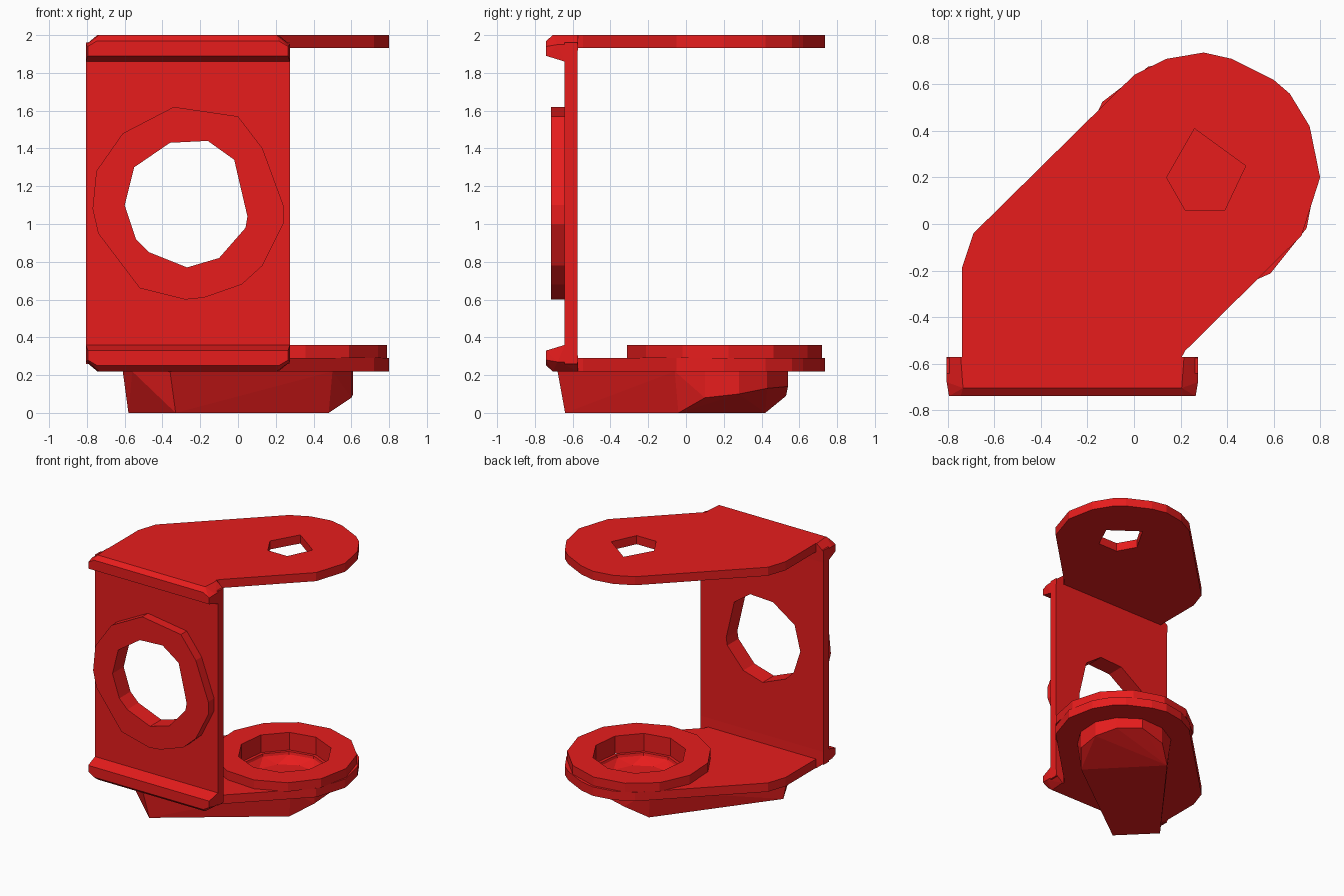
import bpy, bmesh, math
from mathutils import Vector

if "Cube" in bpy.data.objects:
    bpy.data.objects.remove(bpy.data.objects["Cube"])

red = bpy.data.materials.new("red")
red.diffuse_color = (0.8, 0.012, 0.012, 1)
red.use_nodes = True
red.node_tree.nodes["Principled BSDF"].inputs["Base Color"].default_value = red.diffuse_color


def finish(name, bm):
    bmesh.ops.recalc_face_normals(bm, faces=bm.faces)
    me = bpy.data.meshes.new(name)
    bm.to_mesh(me)
    bm.free()
    me.materials.append(red)
    ob = bpy.data.objects.new(name, me)
    bpy.context.collection.objects.link(ob)
    return ob


def prism(name, loops, a, b, axis="z"):
    """Outline plus optional hole outlines, extruded from a to b along an axis."""
    place = (lambda u, v, w: (u, v, w)) if axis == "z" else (lambda u, v, w: (u, w, v))
    bm = bmesh.new()
    edges = []
    for loop in loops:
        vs = [bm.verts.new(place(u, v, a)) for u, v in loop]
        edges += [bm.edges.new((vs[i - 1], vs[i])) for i in range(len(vs))]
    bmesh.ops.triangle_fill(bm, edges=edges, use_beauty=True, use_dissolve=False)
    ext = bmesh.ops.extrude_face_region(bm, geom=list(bm.faces), use_keep_orig=True)
    move = Vector(place(0, 0, b - a))
    bmesh.ops.translate(bm, vec=move, verts=[g for g in ext["geom"] if isinstance(g, bmesh.types.BMVert)])
    bmesh.ops.dissolve_limit(bm, angle_limit=0.01, verts=bm.verts, edges=bm.edges)
    return finish(name, bm)


def hull(name, points):
    bm = bmesh.new()
    for p in points:
        bm.verts.new(p)
    res = bmesh.ops.convex_hull(bm, input=list(bm.verts))
    loose = [v for v in bm.verts if not v.link_faces]
    bmesh.ops.delete(bm, geom=loose, context="VERTS")
    bmesh.ops.dissolve_limit(bm, angle_limit=0.02, verts=bm.verts, edges=bm.edges)
    return finish(name, bm)


def circle(cx, cy, r, n, turn=0.0):
    return [(cx + r * math.cos(turn + math.tau * i / n),
             cy + r * math.sin(turn + math.tau * i / n)) for i in range(n)]


CX, CY = 0.27, 0.2  # pivot axis shared by both arms

# Upright panel and the raised ring around its window
window = [(-0.27, 0.77), (-0.1, 0.82), (0.04, 0.98), (0.05, 1.04), (-0.02, 1.34), (-0.16, 1.44),
          (-0.36, 1.43), (-0.55, 1.3), (-0.6, 1.1), (-0.54, 0.92), (-0.47, 0.85)]
collar = [(-0.28, 0.6), (-0.18, 0.61), (0.02, 0.68), (0.13, 0.78), (0.24, 1.0), (0.24, 1.1),
          (0.13, 1.4), (0.0, 1.57), (-0.34, 1.62), (-0.61, 1.48), (-0.75, 1.28), (-0.77, 1.08),
          (-0.74, 0.95), (-0.52, 0.66)]
panel = [(-0.805, 0.26), (0.275, 0.26), (0.275, 1.96), (-0.805, 1.96)]
prism("upright_panel", [panel, window], -0.575, -0.642, "y")
prism("window_ring", [collar, window], -0.642, -0.715, "y")

# Upper and lower arms share one outline
arm = [(-0.74, -0.572), (0.205, -0.572), (0.22, -0.545), (0.72, -0.05), (0.8, 0.2), (0.755, 0.42),
       (0.67, 0.56), (0.6, 0.62), (0.42, 0.71), (0.3, 0.737), (0.14, 0.71), (0.0, 0.64),
       (-0.69, -0.04), (-0.74, -0.19)]
pivot_hole = [(0.26, 0.41), (0.48, 0.25), (0.39, 0.06), (0.22, 0.06), (0.14, 0.2)]
bore = circle(CX, CY, 0.34, 10, 0.2)
prism("upper_arm", [arm, pivot_hole], 1.932, 2.0)
prism("lower_arm", [arm, bore], 0.22, 0.29)
prism("bearing_ring", [circle(CX, CY, 0.52, 13, 0.05), bore], 0.29, 0.36)

# Chamfered corner rails, the lower one mirrored from the upper
for name, flip in (("upper_rail", False), ("lower_rail", True)):
    pts = []
    for inset, y, z in [(0.01, -0.74, 1.89), (0.01, -0.74, 1.94), (0.06, -0.74, 1.97),
                        (0.07, -0.705, 2.0), (0.06, -0.572, 2.0), (0.0, -0.572, 1.95),
                        (0.0, -0.68, 1.95), (0.0, -0.642, 1.86), (0.0, -0.575, 1.86)]:
        z = 2.22 - z if flip else z
        pts += [(-0.805 + inset, y, z), (0.275 - inset, y, z)]
    hull(name, pts)

# Tapered housing under the lower arm: flat base, sloped nose, round top edge
base = [(-0.58, -0.39), (-0.33, -0.64), (0.48, -0.04), (0.03, 0.42)]
nose = [(0.6, 0.1, 0.08), (0.61, 0.28, 0.1), (0.53, 0.43, 0.13), (0.37, 0.54, 0.14), (0.17, 0.53, 0.09)]
rim = [(-0.61, -0.42), (-0.36, -0.68), (-0.56, -0.56), (0.5, -0.06), (0.01, 0.44)]
housing = hull("housing", [(x, y, 0) for x, y in base] + nose
               + [(x, y, 0.22) for x, y, z in nose] + [(x, y, 0.22) for x, y in rim])

# Cup recess cut into the housing below the bearing ring
cup = hull("cup_cutter", [(x, y, 0.3) for x, y in circle(CX, CY, 0.335, 10, 0.2)]
           + [(x, y, 0.2) for x, y in circle(CX, CY, 0.31, 10, 0.2)]
           + [(x, y, 0.15) for x, y in circle(CX, CY, 0.25, 10, 0.5)])
cup.hide_render = True
mod = housing.modifiers.new("cup", "BOOLEAN")
mod.operation = "DIFFERENCE"
mod.solver = "EXACT"
mod.object = cup
bpy.context.view_layer.objects.active = housing
bpy.ops.object.modifier_apply(modifier="cup")
bpy.data.objects.remove(cup)
